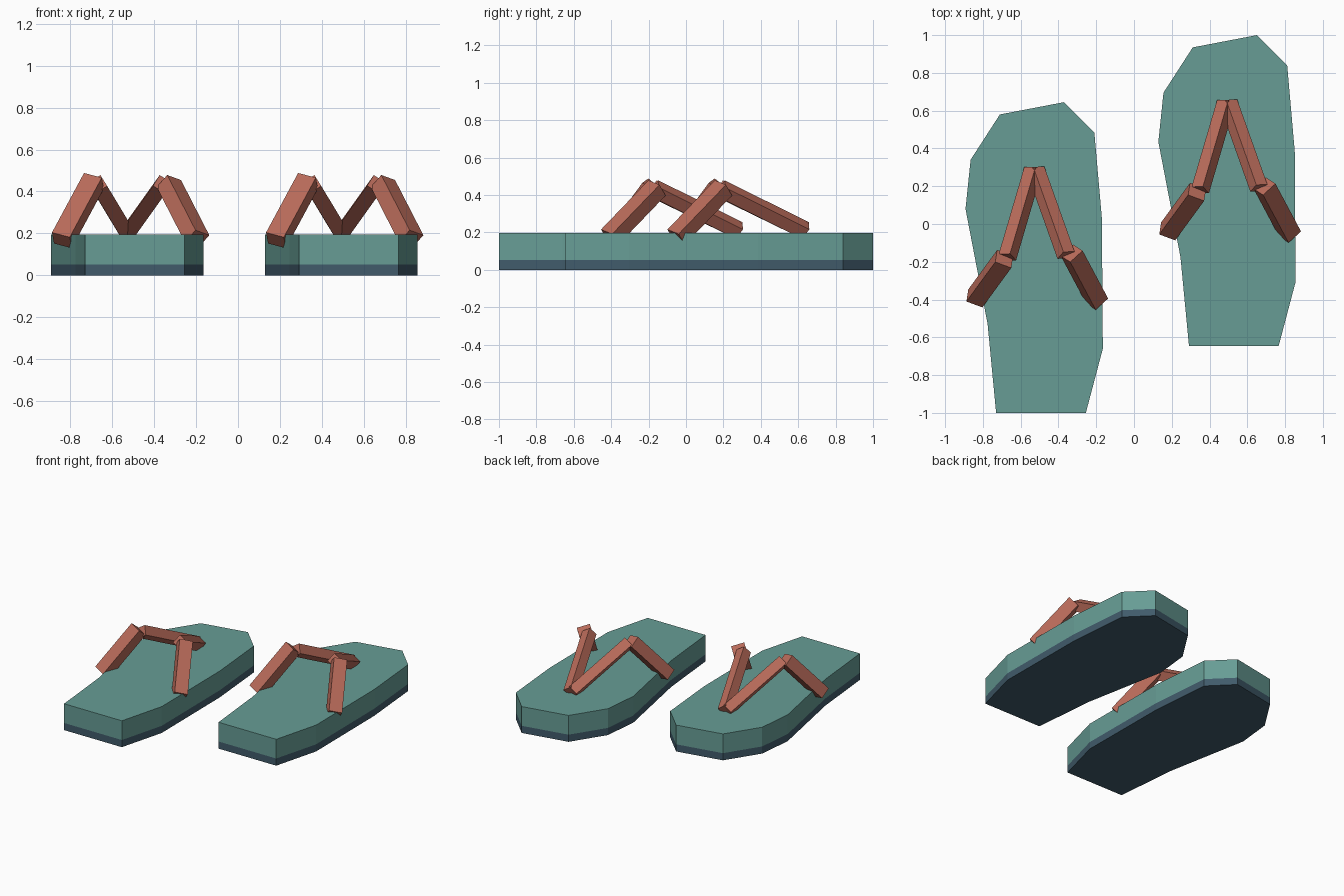
import bpy, bmesh
from mathutils import Vector

if "Cube" in bpy.data.objects:
    bpy.data.objects.remove(bpy.data.objects["Cube"])


def material(name, rgb):
    m = bpy.data.materials.new(name)
    m.use_nodes = True
    m.diffuse_color = (*rgb, 1)
    m.node_tree.nodes["Principled BSDF"].inputs["Base Color"].default_value = (*rgb, 1)
    return m


TEAL = material("teal foam", (0.135, 0.335, 0.300))
NAVY = material("slate blue rubber", (0.052, 0.104, 0.145))
RUST = material("rust strap", (0.485, 0.147, 0.102))


def finish(name, bm, mat, offset):
    bmesh.ops.recalc_face_normals(bm, faces=bm.faces)
    mesh = bpy.data.meshes.new(name)
    bm.to_mesh(mesh)
    bm.free()
    mesh.materials.append(mat)
    obj = bpy.data.objects.new(name, mesh)
    obj.location = offset
    bpy.context.collection.objects.link(obj)


def slab(name, outline, z0, z1, mat, offset):
    """Extrude a flat outline between two heights."""
    bm = bmesh.new()
    base = bm.faces.new([bm.verts.new((x, y, z0)) for x, y in outline])
    top = bmesh.ops.extrude_face_region(bm, geom=[base])["geom"]
    verts = [v for v in top if isinstance(v, bmesh.types.BMVert)]
    bmesh.ops.translate(bm, vec=(0, 0, z1 - z0), verts=verts)
    finish(name, bm, mat, offset)


def beam(name, start, end, side, width, depth, offset):
    """Square-ended bar from start to end, rolled so its width follows side."""
    a, b = Vector(start), Vector(end)
    d = (b - a).normalized()
    s = Vector(side)
    s = (s - d * s.dot(d)).normalized()
    n = d.cross(s)
    bm = bmesh.new()
    bmesh.ops.create_cube(bm, size=1)
    for v in bm.verts:
        x, y, z = v.co
        v.co = (a + b) / 2 + s * x * width + n * y * depth + (b - a) * z
    finish(name, bm, RUST, offset)


# Sole outline, clockwise from the toe
OUTLINE = [(-0.71, 0.58), (-0.37, 0.645), (-0.21, 0.485), (-0.17, 0.03),
           (-0.165, -0.66), (-0.255, -1), (-0.73, -1), (-0.775, -0.53),
           (-0.892, 0.08), (-0.865, 0.34)]

# Strap pieces: name, start, end, width direction, width, depth
STRAPS = [
    ("right_lower_strap", (-0.84, -0.394, 0.167), (-0.687, -0.185, 0.451),
     (0.08, -0.037, -0.03), 0.093, 0.083),
    ("left_lower_strap", (-0.195, -0.408, 0.175), (-0.33, -0.155, 0.438),
     (0.064, 0.064, -0.02), 0.092, 0.083),
    ("right_upper_strap", (-0.67, -0.175, 0.434), (-0.535, 0.285, 0.21),
     (0.8, 0, 0.5), 0.07, 0.07),
    ("left_upper_strap", (-0.36, -0.165, 0.434), (-0.52, 0.285, 0.21),
     (0.8, 0, -0.5), 0.07, 0.07),
]

# Two identical sandals, the left one set further back
for which, offset in (("right", (0, 0, 0)), ("left", (1.021, 0.355, 0))):
    slab(which + "_sandal_outsole", OUTLINE, 0, 0.053, NAVY, offset)
    slab(which + "_sandal_footbed", OUTLINE, 0.053, 0.196, TEAL, offset)
    for part, start, end, side, w, t in STRAPS:
        beam(f"{which}_sandal_{part}", start, end, side, w, t, offset)
